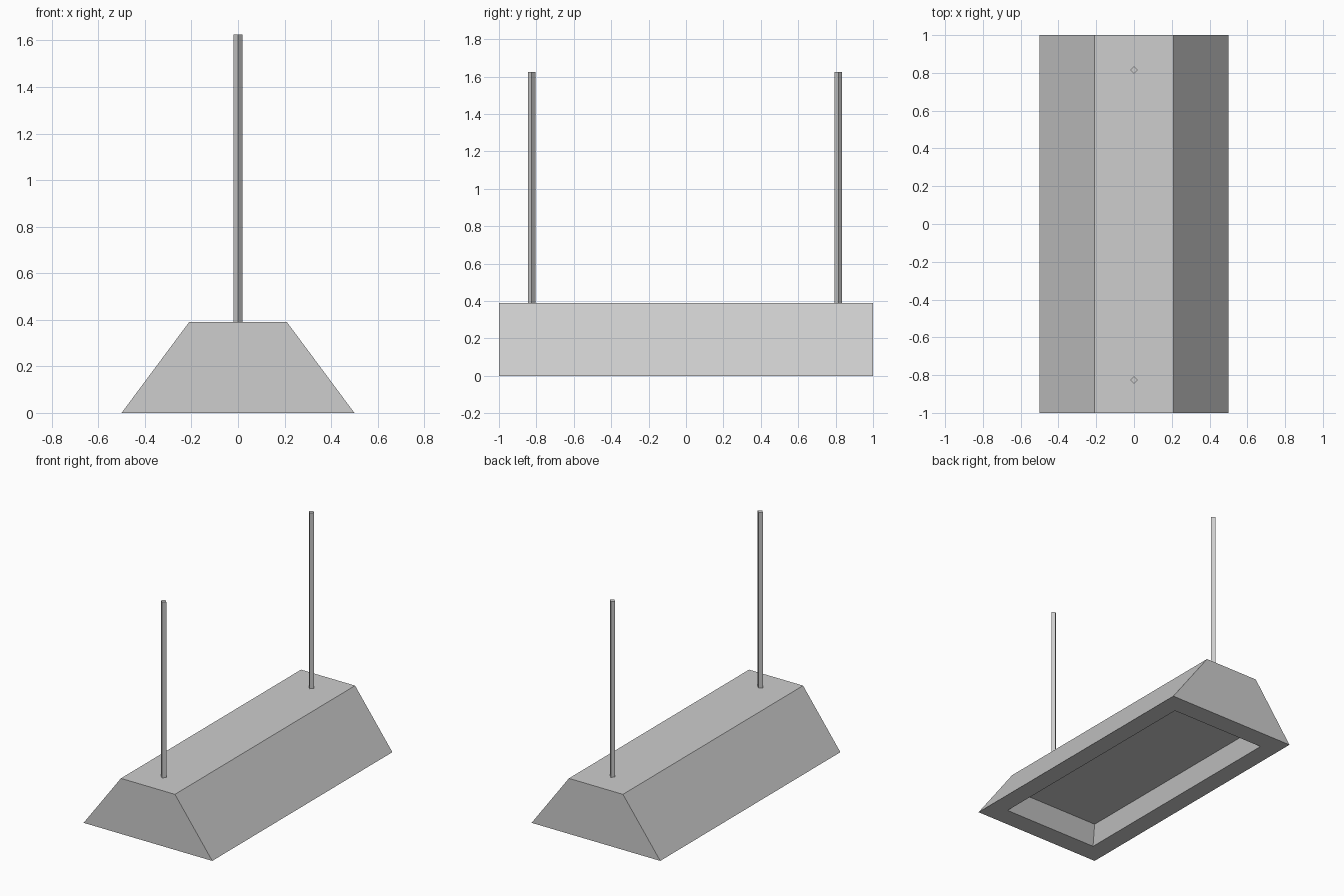
import bpy
import bmesh
from math import copysign

cube = bpy.data.objects.get("Cube")
if cube:
    bpy.data.objects.remove(cube, do_unlink=True)

HALF_LENGTH = 1.0
HALF_BASE = 0.5
HALF_TOP = 0.21
BODY_HEIGHT = 0.39
OPENING = (0.368, 0.859, 0)
POCKET_FLOOR = (0.323, 0.789, 0.12)
ROD_TOP = 1.625
ROD_RADIUS = 0.02
ROD_YS = {"front_rod": -0.825, "back_rod": 0.815}

grey = bpy.data.materials.new("mid_grey")
grey.use_nodes = True
grey.diffuse_color = (0.61, 0.61, 0.61, 1)
for node in grey.node_tree.nodes:
    if node.type == 'BSDF_PRINCIPLED':
        node.inputs["Base Color"].default_value = grey.diffuse_color


def add_object(name, bm):
    bmesh.ops.recalc_face_normals(bm, faces=bm.faces)
    mesh = bpy.data.meshes.new(name)
    bm.to_mesh(mesh)
    bm.free()
    mesh.materials.append(grey)
    obj = bpy.data.objects.new(name, mesh)
    bpy.context.collection.objects.link(obj)
    return obj


def extrude_to(bm, face, half_x, half_y, z):
    """Extrude a centred rectangle to a new size and height."""
    face = bmesh.ops.extrude_discrete_faces(bm, faces=[face])["faces"][0]
    for v in face.verts:
        v.co = (copysign(half_x, v.co.x), copysign(half_y, v.co.y), z)
    return face


# Lamp shade: trapezoid profile extruded along its length
bm = bmesh.new()
profile = [(-HALF_BASE, 0), (HALF_BASE, 0), (HALF_TOP, BODY_HEIGHT), (-HALF_TOP, BODY_HEIGHT)]
end = bm.faces.new([bm.verts.new((x, -HALF_LENGTH, z)) for x, z in profile])
extruded = bmesh.ops.extrude_face_region(bm, geom=[end])
moved = [v for v in extruded["geom"] if isinstance(v, bmesh.types.BMVert)]
bmesh.ops.translate(bm, verts=moved, vec=(0, 2 * HALF_LENGTH, 0))

# Underside: flat rim, then a shallow pocket with sloping walls
under = min(bm.faces, key=lambda f: f.calc_center_median().z)
for ring in (OPENING, POCKET_FLOOR):
    under = extrude_to(bm, under, *ring)
add_object("lamp_shade", bm)

# Four-sided hanging rods near both ends
for name, y in ROD_YS.items():
    bm = bmesh.new()
    bmesh.ops.create_cone(bm, cap_ends=True, segments=4, radius1=ROD_RADIUS,
                          radius2=ROD_RADIUS, depth=ROD_TOP - BODY_HEIGHT)
    rod = add_object(name, bm)
    rod.location = (0, y, (ROD_TOP + BODY_HEIGHT) / 2)
